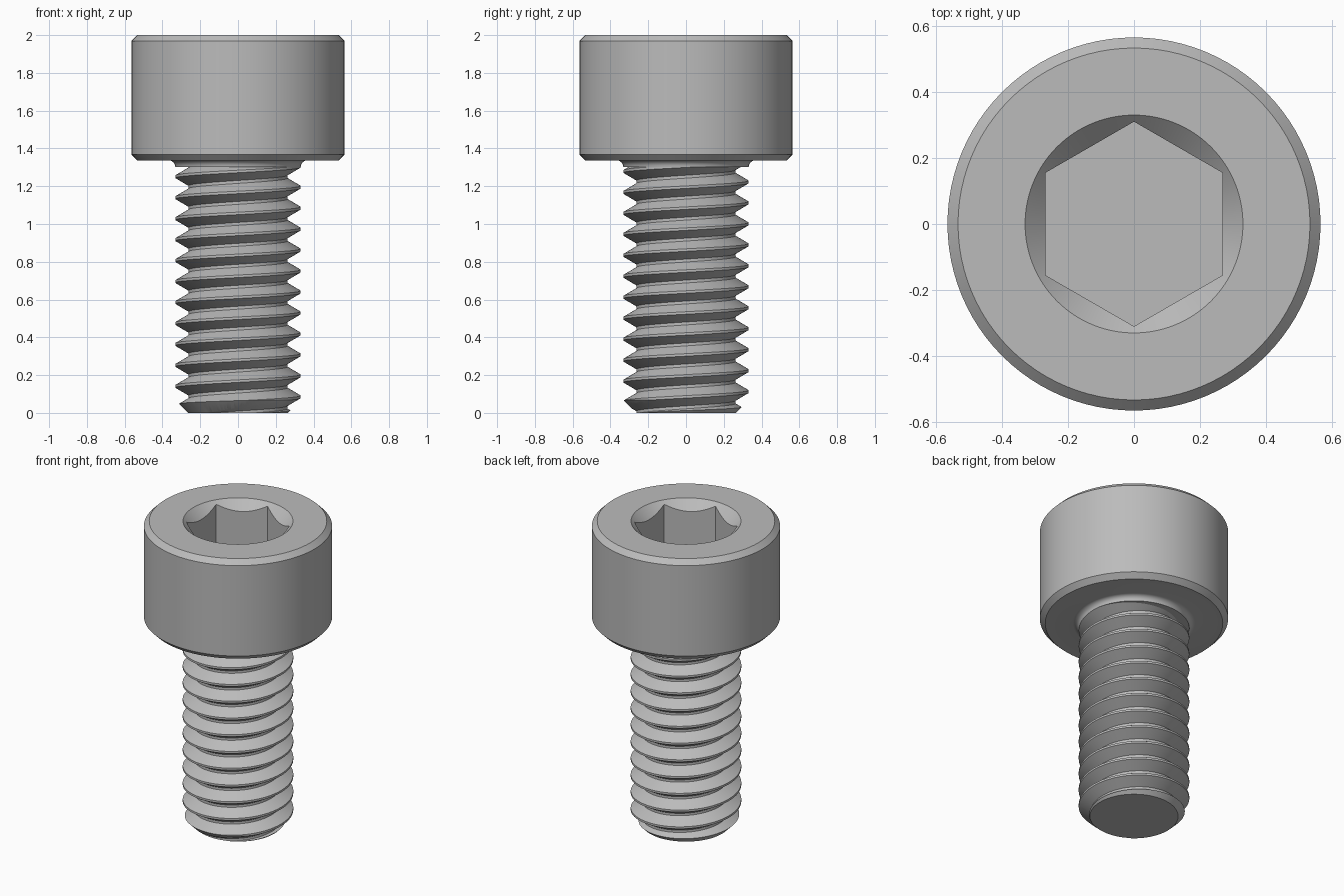
import bpy
import bmesh
from math import cos, sin, pi, radians

if "Cube" in bpy.data.objects:
    bpy.data.objects.remove(bpy.data.objects["Cube"])

SEGMENTS = 96
PITCH = 0.111
CREST, ROOT = 0.332, 0.262      # thread radii
TOP, UNDER_HEAD, NECK = 2.0, 1.337, 1.305

steel = bpy.data.materials.new("grey steel")
steel.use_nodes = True
GREY = (0.5, 0.5, 0.5, 1)
steel.diffuse_color = GREY
steel.node_tree.nodes["Principled BSDF"].inputs["Base Color"].default_value = GREY


def finish(name, bm):
    bmesh.ops.recalc_face_normals(bm, faces=bm.faces)
    mesh = bpy.data.meshes.new(name)
    bm.to_mesh(mesh)
    bm.free()
    mesh.materials.append(steel)
    obj = bpy.data.objects.new(name, mesh)
    bpy.context.collection.objects.link(obj)
    return obj


def lathe(name, profile, sides=SEGMENTS, turn=0.0):
    """Closed solid from (radius, height) points, with flat end caps."""
    bm = bmesh.new()
    rings = [[bm.verts.new((r * cos(turn + 2 * pi * i / sides),
                            r * sin(turn + 2 * pi * i / sides), z))
              for i in range(sides)] for r, z in profile]
    for a, b in zip(rings, rings[1:]):
        for i in range(sides):
            j = (i + 1) % sides
            bm.faces.new((a[i], a[j], b[j], b[i]))
    bm.faces.new(rings[0])
    bm.faces.new(rings[-1])
    return finish(name, bm)


def boolean(target, tool, operation):
    mod = target.modifiers.new("cut", "BOOLEAN")
    mod.operation, mod.solver, mod.object = operation, "EXACT", tool
    select(target)
    bpy.ops.object.modifier_apply(modifier=mod.name)
    bpy.data.objects.remove(tool)


def select(obj):
    bpy.ops.object.select_all(action="DESELECT")
    obj.select_set(True)
    bpy.context.view_layer.objects.active = obj


def helical_rod(name, turns):
    """Solid right-hand thread, longer than needed at both ends."""
    section = [(ROOT, -0.43), (CREST, -0.06), (CREST, 0.06), (ROOT, 0.43)]
    points = [(r, f + k) for k in range(turns) for r, f in section]
    start = 0.085 - 3 * PITCH
    per_turn = len(section)
    bm = bmesh.new()
    columns = []
    for i in range(SEGMENTS):
        t = i / SEGMENTS
        columns.append([bm.verts.new((r * cos(2 * pi * t), r * sin(2 * pi * t),
                                      start + PITCH * (f + t)))
                        for r, f in points])
    # the last column joins the first one a full pitch higher
    tail = [bm.verts.new((r, 0, start + PITCH * (f + turns)))
            for r, f in section]
    columns.append(columns[0][per_turn:] + tail)
    for a, b in zip(columns, columns[1:]):
        for k in range(len(points) - 1):
            bm.faces.new((a[k], b[k], b[k + 1], a[k + 1]))
    bottom = bm.verts.new((0, 0, start - PITCH))
    top = bm.verts.new((0, 0, start + PITCH * (turns + 1)))
    for edge in [e for e in bm.edges if e.is_boundary]:
        height = sum(v.co.z for v in edge.verts) / 2
        bm.faces.new((*edge.verts, top if height > 0.6 else bottom))
    return finish(name, bm)


# Head with chamfered rims and a filleted neck under it
fillet = 0.035
neck = [(CREST + fillet * (1 - cos(a)), NECK - 0.003 + fillet * sin(a))
        for a in (radians(15 * s) for s in range(7))]
head = lathe("head", [(0.25, NECK - 0.003)] + neck + [
    (0.533, UNDER_HEAD), (0.565, UNDER_HEAD + 0.032),
    (0.565, TOP - 0.032), (0.533, TOP)])

# Hexagonal socket with a conical lead-in
FLOOR = 1.667
boolean(head, lathe("socket_cutter", [(0.31, FLOOR), (0.31, TOP + 0.1)],
                    6, pi / 6), "DIFFERENCE")
boolean(head, lathe("lead_in_cutter", [(0.23, TOP - 0.1), (0.43, TOP + 0.1)]),
        "DIFFERENCE")

# Threaded shank, trimmed by a blank with a chamfered tip
shank = helical_rod("threaded_shank", 16)
boolean(shank, lathe("shank_blank", [(0.265, 0), (0.36, 0.095), (0.36, NECK)]),
        "INTERSECT")

for part in (head, shank):
    select(part)
    bpy.ops.object.shade_smooth_by_angle(angle=radians(25))
